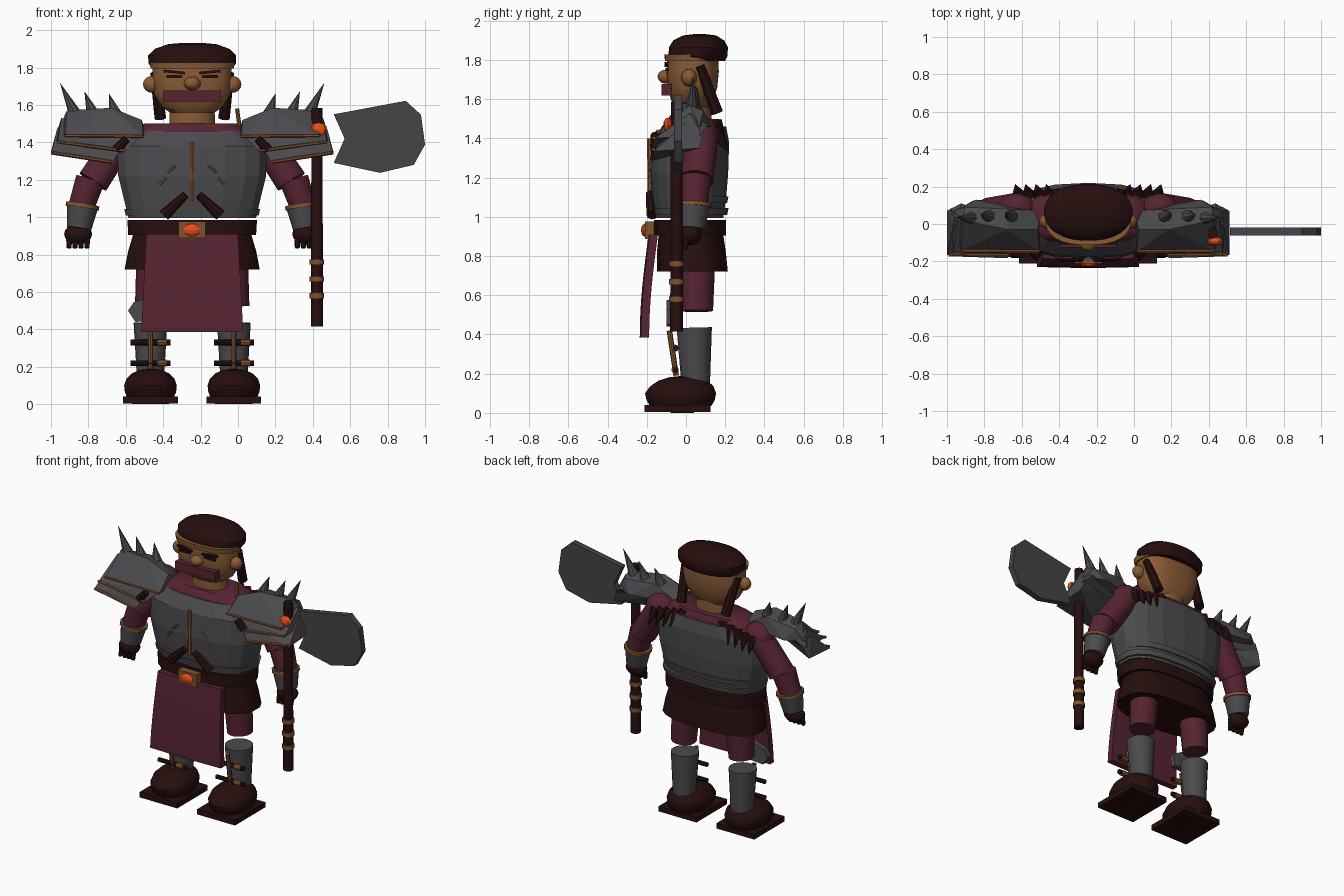
import bpy, bmesh, math
from mathutils import Vector, Matrix

if "Cube" in bpy.data.objects:
    bpy.data.objects.remove(bpy.data.objects["Cube"])

C = -0.245  # body centre line in x


def material(name, rgb):
    m = bpy.data.materials.new(name)
    m.diffuse_color = (*rgb, 1)
    m.use_nodes = True
    m.node_tree.nodes["Principled BSDF"].inputs["Base Color"].default_value = m.diffuse_color
    return m


WINE = material("wine_cloth", (0.092, 0.017, 0.030))
DARK = material("dark_leather", (0.020, 0.0045, 0.0045))
STEEL = material("grey_steel", (0.070, 0.070, 0.078))
BLADE = material("dark_steel", (0.058, 0.058, 0.065))
SKIN = material("tan_skin", (0.25, 0.105, 0.036))
BRASS = material("brass", (0.22, 0.085, 0.027))
GEM = material("orange_gem", (0.90, 0.09, 0.01))


def finish(name, bm, mat, smooth=True, angle=40):
    bmesh.ops.recalc_face_normals(bm, faces=bm.faces)
    me = bpy.data.meshes.new(name)
    bm.to_mesh(me)
    bm.free()
    me.materials.append(mat)
    ob = bpy.data.objects.new(name, me)
    bpy.context.collection.objects.link(ob)
    if smooth:
        bpy.ops.object.select_all(action='DESELECT')
        ob.select_set(True)
        bpy.context.view_layer.objects.active = ob
        bpy.ops.object.shade_smooth_by_angle(angle=math.radians(angle))
    return ob


def loft(name, rings, mat, n=16, power=2.0, smooth=True, cx=C):
    """Stacked rounded sections: (z, half width, front y, back y)."""
    bm = bmesh.new()
    loops = []
    for z, hx, y0, y1 in rings:
        loop = []
        for i in range(n):
            a = 2 * math.pi * (i + 0.5) / n
            c, s = math.cos(a), math.sin(a)
            loop.append(bm.verts.new((
                cx + hx * math.copysign(abs(c) ** (2 / power), c),
                (y0 + y1) / 2 + (y1 - y0) / 2 * math.copysign(abs(s) ** (2 / power), s), z)))
        loops.append(loop)
    for a, b in zip(loops, loops[1:]):
        for i in range(n):
            bm.faces.new((a[i], a[(i + 1) % n], b[(i + 1) % n], b[i]))
    bm.faces.new(loops[0])
    bm.faces.new(loops[-1])
    return finish(name, bm, mat, smooth)


def rod(name, p, q, r1, r2, mat, n=12, smooth=True):
    p, q = Vector(p), Vector(q)
    bm = bmesh.new()
    m = Matrix.Translation((p + q) / 2) @ (q - p).to_track_quat('Z', 'Y').to_matrix().to_4x4()
    bmesh.ops.create_cone(bm, cap_ends=True, segments=n, radius1=r1, radius2=max(r2, 0.001),
                          depth=(q - p).length, matrix=m)
    return finish(name, bm, mat, smooth)


def ball(name, c, r, mat, u=20, v=12, smooth=True):
    bm = bmesh.new()
    bmesh.ops.create_uvsphere(bm, u_segments=u, v_segments=v, radius=1,
                              matrix=Matrix.Translation(c) @ Matrix.Diagonal((*r, 1)))
    return finish(name, bm, mat, smooth)


def box(name, c, size, mat, tilt=0):
    bm = bmesh.new()
    bmesh.ops.create_cube(bm, size=1, matrix=Matrix.Translation(c) @ Matrix.Rotation(tilt, 4, 'Y')
                          @ Matrix.Diagonal((*size, 1)))
    return finish(name, bm, mat, False)


def hull(name, pts, mat):
    bm = bmesh.new()
    for p in pts:
        bm.verts.new(p)
    r = bmesh.ops.convex_hull(bm, input=bm.verts)
    bmesh.ops.delete(bm, geom=[v for v in r["geom_interior"] if isinstance(v, bmesh.types.BMVert)],
                     context='VERTS')
    return finish(name, bm, mat, False)


def plate(name, outline, y0, y1, mat):
    """Flat outline in x and z, given thickness in y."""
    bm = bmesh.new()
    f = bm.faces.new([bm.verts.new((x, y0, z)) for x, z in outline])
    r = bmesh.ops.extrude_face_region(bm, geom=[f])
    for v in r["geom"]:
        if isinstance(v, bmesh.types.BMVert):
            v.co.y = y1
    return finish(name, bm, mat, False)


# Torso
loft("breastplate", [(0.995, .345, -.16, .19), (1.1, .37, -.175, .205), (1.22, .40, -.185, .215),
                     (1.38, .405, -.175, .22), (1.46, .31, -.12, .205)], STEEL, 18, 2.6, False)
loft("shoulder_cloth", [(1.38, .36, -.12, .19), (1.46, .33, -.11, .19), (1.50, .26, -.07, .17)],
     WINE, 18, 2.6)
for z in (1.03, 1.09):
    loft("waist_band", [(z - .02, .36, -.165, .21), (z + .015, .368, -.172, .217)], STEEL, 18, 2.6)
loft("skirt", [(0.72, .365, -.15, .215), (0.82, .345, -.15, .205), (0.92, .315, -.14, .19)], DARK, 20, 2.6)
loft("belt", [(0.905, .345, -.165, .205), (0.985, .35, -.165, .205)], DARK, 20, 2.6)

# Chest ornaments
rod("chest_seam", (C, -.185, 1.09), (C, -.186, 1.40), .012, .012, BRASS, 6)
for s in (-1, 1):
    rod("belly_strap", (C + s * .035, -.185, 1.12), (C + s * .15, -.17, 1.01), .02, .032, DARK, 8)
    rod("chest_scratch", (C + s * .09, -.182, 1.275), (C + s * .13, -.182, 1.24), .007, .007, BRASS, 6)
    rod("chest_scratch", (C + s * .14, -.18, 1.21), (C + s * .175, -.175, 1.175), .007, .007, BRASS, 6)
    rod("shoulder_buckle", (C + s * .35, -.16, 1.42), (C + s * .405, -.155, 1.36), .02, .028, DARK, 8)
    # Fur tufts hanging behind the shoulders
    for i in range(5):
        d = .15 + i * .055
        rod("fur_tuft", (C + s * d, .15, 1.48 - i * .012), (C + s * (d + .02), .212, 1.37 - i * .01),
            .038, 0, DARK, 6, False)

# Buckle and hanging apron
box("buckle", (C, -.185, .932), (.145, .05, .088), BRASS)
ball("buckle_gem", (C, -.208, .932), (.05, .022, .034), GEM, 10, 6, False)
bm = bmesh.new()
rows = []
for i in range(9):
    t = i / 8
    z, y, w = .91 - .525 * t, -.165 - .045 * math.sin(t * math.pi / 2), .245 + .028 * t
    rows.append([bm.verts.new((C + sx * w, y + dy, z)) for sx, dy in
                 ((-1, -.02), (0, -.026), (1, -.02), (1, .022), (0, .018), (-1, .022))])
for a, b in zip(rows, rows[1:]):
    for i in range(6):
        bm.faces.new((a[i], a[(i + 1) % 6], b[(i + 1) % 6], b[i]))
bm.faces.new(rows[0])
bm.faces.new(rows[-1])
finish("apron", bm, WINE)

# Head
loft("neck", [(1.46, .125, -.05, .13), (1.62, .12, -.05, .13)], SKIN, 20)
loft("head", [(1.56, .12, -.05, .12), (1.59, .165, -.075, .14), (1.66, .205, -.095, .16),
              (1.74, .212, -.10, .168), (1.82, .212, -.095, .165)], SKIN, 28, 2.6)
loft("brow_band", [(1.795, .223, -.108, .172), (1.828, .23, -.112, .175)], SKIN, 28, 2.5)
loft("hair", [(1.795, .21, -.07, .20), (1.82, .235, -.09, .212), (1.865, .237, -.088, .215),
              (1.90, .20, -.065, .195), (1.925, .13, -.015, .155), (1.932, .05, .04, .1)], DARK, 28, 2.2)
ball("nose", (C, -.10, 1.715), (.045, .045, .036), SKIN)
box("moustache", (C, -.10, 1.648), (.31, .05, .06), WINE)
rod("ear_pendant", (-.005, .0, 1.58), (.01, -.02, 1.47), .011, .011, BRASS, 8)
for s in (-1, 1):
    ball("ear", (C + s * .215, .015, 1.71), (.048, .04, .045), SKIN, 12, 8)
    box("eyebrow", (C + s * .095, -.10, 1.776), (.115, .02, .014), DARK, s * -.1)
    box("eye", (C + s * .095, -.096, 1.752), (.085, .016, .016), DARK)
    rod("braid", (C + s * .20, .07, 1.77), (C + s * .17, .158, 1.53), .026, .033, DARK, 8)

for s in (-1, 1):
    def P(d, y, z):
        return (C + s * d, y, z)

    # Arms
    ball("shoulder", P(.38, .085, 1.42), (.10, .08, .09), WINE)
    rod("upper_arm", P(.38, .085, 1.42), P(.53, .055, 1.19), .082, .086, WINE, 16)
    rod("forearm", P(.545, .05, 1.20), P(.595, .04, 1.05), .08, .07, WINE, 16)
    rod("bracer", P(.585, .04, 1.07), P(.605, .03, .94), .086, .066, STEEL, 16)
    rod("bracer_ring", P(.585, .04, 1.07), P(.588, .039, 1.05), .09, .09, BRASS, 16)
    ball("hand", P(.61, .025, .91), (.075, .055, .055), DARK, 12, 8)
    for i in range(4):
        rod("finger", P(.562 + i * .032, .005, .90), P(.562 + i * .032, -.005, .835), .017, .013, DARK, 8)

    # Layered shoulder armour, sloping down to the front, with brass trim
    hull("pauldron_top", [P(*p) for p in (
        (.26, -.145, 1.43), (.25, .07, 1.46), (.27, -.03, 1.52), (.43, -.03, 1.585), (.43, .08, 1.56),
        (.67, .02, 1.57), (.66, .09, 1.54), (.68, -.14, 1.43), (.72, .07, 1.46), (.60, .13, 1.46))], STEEL)
    hull("pauldron_middle", [P(*p) for p in (
        (.27, -.12, 1.44), (.36, -.165, 1.35), (.72, -.16, 1.40), (.70, .02, 1.53), (.735, .08, 1.42),
        (.68, .11, 1.47), (.34, .0, 1.43))], STEEL)
    hull("pauldron_lower", [P(*p) for p in (
        (.36, -.12, 1.40), (.43, -.175, 1.285), (.755, -.165, 1.335), (.755, .07, 1.35), (.72, .0, 1.48),
        (.72, .09, 1.43), (.52, .02, 1.42))], STEEL)
    for a, b in (((.26, -.148, 1.433), (.68, -.143, 1.437)), ((.36, -.17, 1.355), (.72, -.163, 1.403)),
                 ((.43, -.175, 1.295), (.745, -.165, 1.345))):
        rod("pauldron_trim", P(*a), P(*b), .009, .009, BRASS, 6)
    for a, b in (((.62, .03, 1.54), (.705, .035, 1.715)), ((.53, .04, 1.55), (.575, .05, 1.67)),
                 ((.41, .04, 1.55), (.445, .06, 1.66))):
        rod("pauldron_spike", P(*a), P(*b), .036, 0, STEEL, 8)

    # Legs and boots
    L = .223
    rod("thigh", P(L, .055, .52), P(L - .02, .055, .80), .083, .095, WINE, 16)
    rod("shin_guard", P(L, .05, .13), P(L, .042, .435), .072, .09, STEEL, 20)
    rod("shin_bar", P(L, -.05, .19), P(L, -.085, .42), .014, .014, BRASS, 8)
    for z in (.22, .33):
        rod("shin_strap", P(L - .107, -.053, z), P(L + .107, -.053, z), .015, .015, DARK, 8)
        x = C + s * L + .062
        rod("strap_clasp", (x - .025, -.056, z), (x + .025, -.056, z), .019, .019, BRASS, 8)
    loft("boot", [(.035, .125, -.185, .13), (.065, .138, -.203, .148), (.10, .142, -.21, .155),
                  (.135, .13, -.185, .142), (.165, .1, -.14, .11), (.182, .06, -.085, .07),
                  (.188, .02, -.03, .02)], DARK, 24, 2, True, C + s * L)
    box("boot_sole", P(L, -.043, .023), (.292, .335, .036), DARK)
    box("boot_heel", P(L, -.02, .006), (.2, .12, .012), DARK)

# Single knee plate on the left leg
plate("knee_plate", [(C - .223 + x, z) for x, z in (
    (-.12, .50), (-.09, .545), (.0, .575), (.08, .53), (.07, .45), (-.08, .44))], -.10, -.065, STEEL)

# Axe
rod("axe_shaft", (.422, -.048, .415), (.422, -.048, 1.585), .033, .029, DARK, 12)
for z in (.58, .67, .76):
    rod("shaft_ring", (.422, -.048, z - .014), (.422, -.048, z + .014), .039, .039, BRASS, 12)
ball("shaft_gem", (.432, -.092, 1.468), (.046, .024, .038), GEM, 8, 6, False)
plate("axe_blade", [(.512, 1.55), (.897, 1.622), (.978, 1.548), (1.0, 1.388), (.94, 1.28),
                    (.76, 1.237), (.512, 1.29), (.57, 1.42)], -.062, -.02, BLADE)
